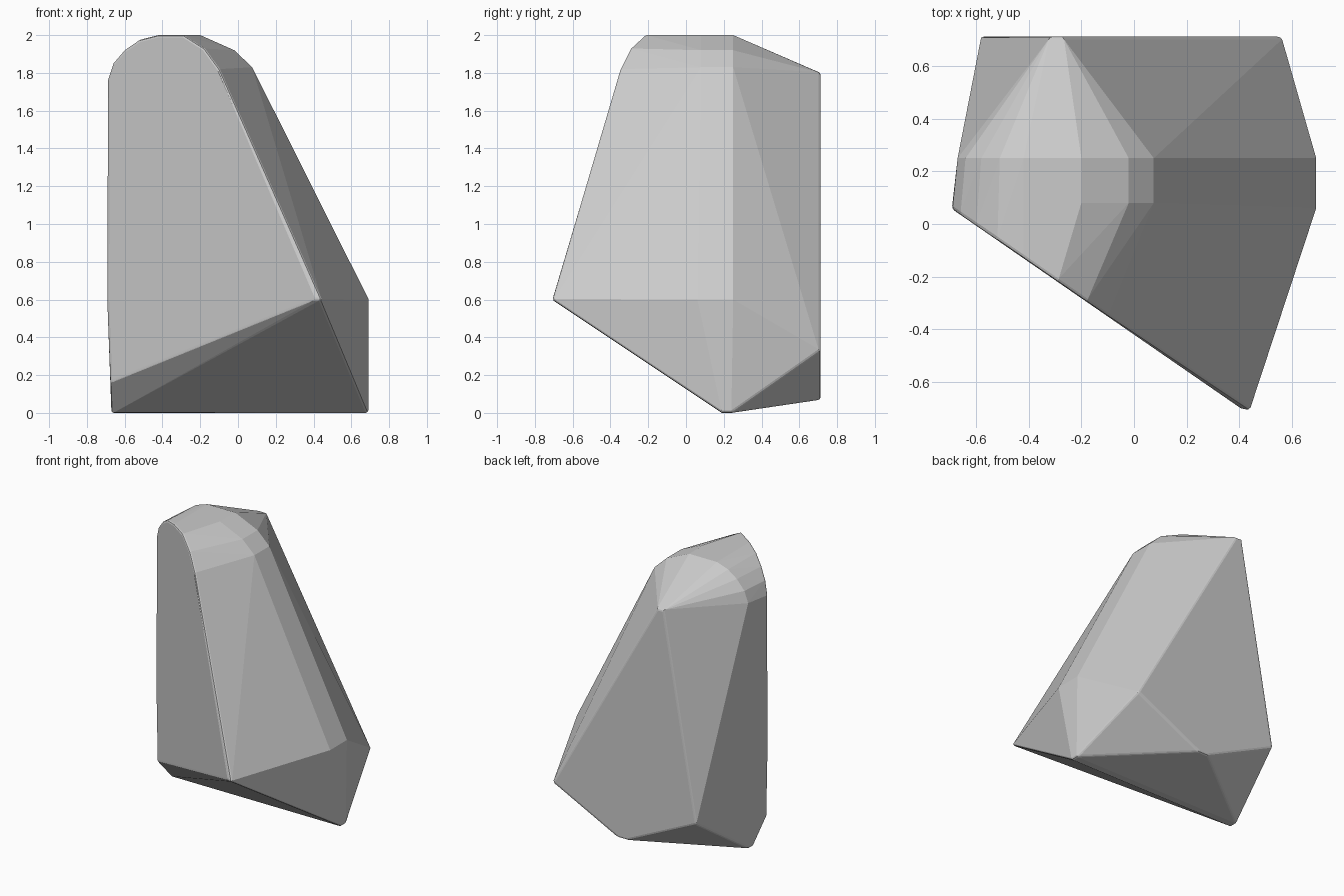
import bpy, bmesh

if "Cube" in bpy.data.objects:
    bpy.data.objects.remove(bpy.data.objects["Cube"])


def front_y(x):
    """The sheared front facet is a vertical plane running diagonally in plan."""
    return -0.42 - 0.69 * x


pts = []

# arched crown where it meets the diagonal front facet (x, z)
front_arch = [(-0.69, 1.76), (-0.66, 1.85), (-0.60, 1.92), (-0.52, 1.975), (-0.42, 2.0),
              (-0.29, 2.0), (-0.18, 1.93), (-0.10, 1.82)]
pts += [(x, front_y(x), z) for x, z in front_arch]

# arched crown at its rear rim, right half also carried forward to y = 0.08
rear_left = [(-0.67, 1.77), (-0.64, 1.85), (-0.58, 1.92), (-0.51, 1.97), (-0.42, 2.0)]
rear_right = [(-0.20, 2.0), (-0.02, 1.92), (0.075, 1.83)]
pts += [(x, 0.25, z) for x, z in rear_left + rear_right]
pts += [(x, 0.08, z) for x, z in rear_right]

# front nose and lower left corner of the front facet
pts += [(0.41, front_y(0.41), 0.60), (0.44, -0.71, 0.60), (-0.675, front_y(-0.675), 0.16),
        (-0.692, front_y(-0.692), 0.60)]

# right shoulder and keel edge on the ground
pts += [(0.692, 0.25, 0.60), (0.692, 0.06, 0.60)]
pts += [(x, y, 0.0) for x in (-0.67, 0.69) for y in (0.19, 0.24)]

# flat back facet
pts += [(x, 0.712, z) for x, z in [(-0.32, 1.80), (-0.27, 1.80), (-0.58, 0.33),
                                  (0.56, 0.33), (-0.03, 0.07), (0.04, 0.07)]]

# faceted boulder: convex hull of the corner points
bm = bmesh.new()
for p in pts:
    bm.verts.new(p)
res = bmesh.ops.convex_hull(bm, input=bm.verts[:])
bmesh.ops.delete(bm, geom=[v for v in bm.verts if not v.link_faces], context='VERTS')
bmesh.ops.dissolve_limit(bm, angle_limit=0.02, verts=bm.verts[:], edges=bm.edges[:])
bmesh.ops.recalc_face_normals(bm, faces=bm.faces[:])
mesh = bpy.data.meshes.new("rock")
bm.to_mesh(mesh)
bm.free()
rock = bpy.data.objects.new("rock", mesh)
bpy.context.collection.objects.link(rock)

# slightly softened edges
bev = rock.modifiers.new("soft_edges", 'BEVEL')
bev.width = 0.012
bev.segments = 2
bev.limit_method = 'ANGLE'
bev.angle_limit = 0.6
